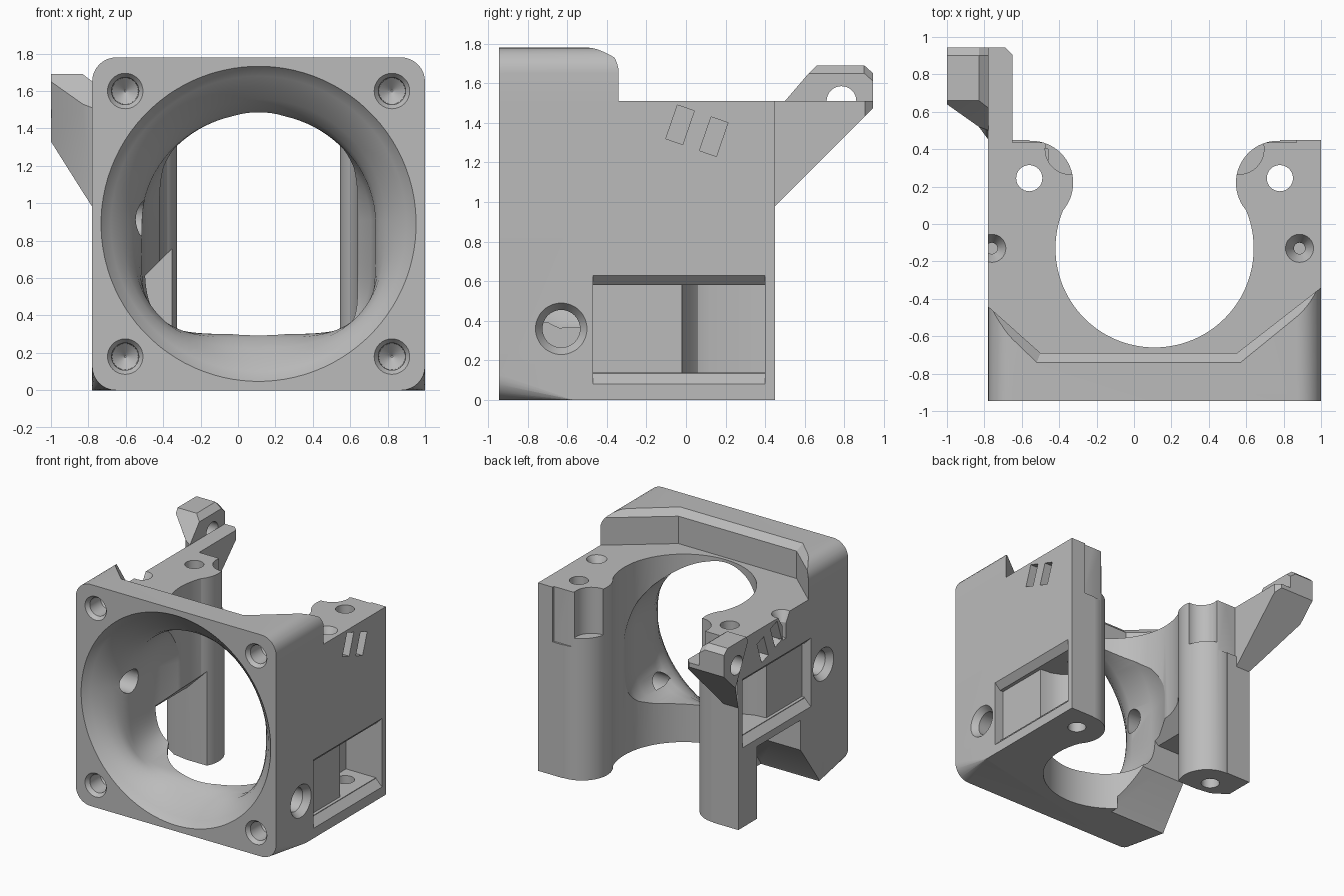
import bpy, bmesh
from math import cos, sin, pi, radians, copysign

if "Cube" in bpy.data.objects:
    bpy.data.objects.remove(bpy.data.objects["Cube"], do_unlink=True)

# One plain grey plastic
grey = bpy.data.materials.new("grey_plastic")
grey.use_nodes = True
grey.diffuse_color = (0.5, 0.5, 0.5, 1)
grey.node_tree.nodes["Principled BSDF"].inputs["Base Color"].default_value = (0.5, 0.5, 0.5, 1)

LEFT, RIGHT, FRONT, BACK = -0.78, 1.0, -0.945, 0.45
TOP, RIM = 1.51, 1.78
CX, CZ, CY = 0.11, 0.89, -0.13      # fan axis and vertical bore centre


def loft(name, rings):
    """Closed solid through matching rings of points."""
    bm = bmesh.new()
    loops = [[bm.verts.new(p) for p in ring] for ring in rings]
    n = len(loops[0])
    bm.faces.new(loops[0])
    bm.faces.new(loops[-1])
    for a, b in zip(loops, loops[1:]):
        for i in range(n):
            j = (i + 1) % n
            bm.faces.new((a[i], a[j], b[j], b[i]))
    bmesh.ops.recalc_face_normals(bm, faces=bm.faces)
    mesh = bpy.data.meshes.new(name)
    bm.to_mesh(mesh)
    bm.free()
    obj = bpy.data.objects.new(name, mesh)
    bpy.context.collection.objects.link(obj)
    mesh.materials.append(grey)
    return obj


def at(axis, a, b, t):
    return {"x": (t, a, b), "y": (a, t, b), "z": (a, b, t)}[axis]


def prism(name, axis, pts, lo, hi):
    return loft(name, [[at(axis, a, b, t) for a, b in pts] for t in (lo, hi)])


def turned(name, axis, a, b, profile, n=48):
    """Round solid along an axis; profile is (position, radius) pairs."""
    return loft(name, [[at(axis, a + r * cos(2 * pi * i / n), b + r * sin(2 * pi * i / n), t)
                        for i in range(n)] for t, r in profile])


def rect(a0, b0, a1, b1):
    return [(a0, b0), (a1, b0), (a1, b1), (a0, b1)]


def combine(target, tool, operation="DIFFERENCE"):
    mod = target.modifiers.new("bool", "BOOLEAN")
    mod.operation, mod.solver, mod.object = operation, "EXACT", tool
    bpy.context.view_layer.objects.active = target
    bpy.ops.object.modifier_apply(modifier=mod.name)
    bpy.data.objects.remove(tool, do_unlink=True)


# Main block and raised rim with a bevelled back edge
body = prism("fan_mount", "z", rect(LEFT, FRONT, RIGHT, BACK), 0, TOP)
low = [(LEFT, FRONT), (RIGHT, FRONT), (RIGHT, -0.34), (0.55, -0.69), (-0.5, -0.69), (LEFT, -0.44)]
high = low[:2] + [(RIGHT, -0.39), (0.57, -0.74), (-0.52, -0.74), (LEFT, -0.49)]
rim = loft("rim", [[(x, y, z) for x, y in plan]
                   for plan, z in ((low, 1.4), (low, 1.73), (high, RIM))])
combine(body, rim, "UNION")

# Vertical bore open to the back, with rounded screw posts beside it
combine(body, turned("bore", "z", CX, CY, [(-0.1, 0.53), (2, 0.53)], 96))
combine(body, prism("back_opening", "z", rect(-0.56, 0.1, 0.78, 0.6), -0.1, 2))
for x in (-0.55, 0.77):
    combine(body, turned("post", "z", x, 0.22, [(0, 0.225), (TOP, 0.225)], 64), "UNION")


# Flared air funnel: round at the front, squarer along its floor further in
def funnel_ring(y, w, h, square, n=96):
    ring = []
    for i in range(n):
        c, s = cos(2 * pi * (i + 0.5) / n), sin(2 * pi * (i + 0.5) / n)
        e = 1 - 0.6 * square if s < 0 else 1
        ring.append((CX + w * copysign(abs(c) ** e, c), y, CZ + h * copysign(abs(s) ** e, s)))
    return ring

combine(body, loft("funnel", [funnel_ring(*row) for row in (
    (-0.96, 0.85, 0.85, 0), (-0.94, 0.84, 0.84, 0), (-0.9, 0.79, 0.79, 0.03),
    (-0.84, 0.735, 0.73, 0.12), (-0.77, 0.68, 0.665, 0.35), (-0.7, 0.645, 0.61, 0.7),
    (-0.64, 0.625, 0.59, 1), (-0.4, 0.62, 0.585, 1), (-0.28, 0.6, 0.57, 1),
    (-0.15, 0.54, 0.55, 1), (-0.05, 0.5, 0.5, 1))]))

# Rounded outer corners: straight at the top, fading out at the bottom
R, OUT = 0.13, 0.02
for x, s in ((LEFT, -1), (RIGHT, 1)):
    arc = [(x - s * R * (1 - cos(k * pi / 16)), R * (1 - sin(k * pi / 16))) for k in range(9)]
    corner = [(x + s * OUT, -OUT), (x + s * OUT, R)] + arc + [(x - s * R, -OUT)]
    combine(body, prism("top_round", "y", [(a, RIM - b) for a, b in corner], -1, 0))
    tip = [(x + s * 1e-4 + (a - x) * 0.01, -0.57, b * 0.01 - 1e-4) for a, b in corner]
    combine(body, loft("bottom_round", [[(a, FRONT - 0.005, b) for a, b in corner], tip]))

# Opening below the left window, separating the left post
def gap(x, back, roof):
    return [(x, -0.6, -0.05), (x, -0.57, 0.02), (x, -0.34, 0.34), (x, -0.34, roof),
            (x, back, roof), (x, back, -0.05)]

combine(body, loft("left_gap", [gap(-0.9, 0.21, 0.58), gap(LEFT, 0.21, 0.58),
                                gap(-0.66, 0.13, 0.58), gap(-0.53, 0.11, 0.58),
                                gap(-0.26, 0.11, 0.85)]))

# Side windows, side screw holes and tie slots
for x, s, base in ((LEFT, -1, 0.64), (RIGHT, 1, 0.08)):
    plan = [(-0.05, -0.47), (0.08, -0.47), (0.08, -0.02), (0.18, -0.01), (0.25, 0.02),
            (0.3, 0.06), (0.32, 0.12), (0.32, 0.40), (-0.05, 0.40)]
    combine(body, prism("pocket", "z", [(x - s * d, y) for d, y in plan], base + 0.06, base + 0.5))
    frame = [[(x + s * d, y, z) for y, z in rect(-0.47, base + g, 0.40, base + 0.55 - g)]
             for d, g in ((0.01, -0.01), (-0.055, 0.055))]
    combine(body, loft("window_bevel", frame))
    z = base + 0.28
    combine(body, turned("side_hole", "x", -0.63, z, [
        (x + s * 0.01, 0.135), (x, 0.13), (x - s * 0.05, 0.095), (x - s * 0.36, 0.095)]))
    for y0, z0 in ((-0.03, 1.39), (0.14, 1.33)):
        t = radians(-19)
        quad = [(y0 + a * cos(t) - b * sin(t), z0 + a * sin(t) + b * cos(t))
                for a, b in rect(-0.045, -0.09, 0.045, 0.09)]
        combine(body, prism("tie_slot", "x", quad, x + s * 0.02, x - s * 0.14))

# Long screw holes, countersunk pin holes and notches in the posts
for m in (-1, 1):
    combine(body, turned("post_hole", "z", CX + m * 0.67, 0.245, [(-0.1, 0.07), (2, 0.07)], 32))
    px = 0.885 if m > 0 else -0.76
    combine(body, turned("pin_hole", "z", px, CY, [
        (TOP + 0.01, 0.077), (TOP, 0.075), (TOP - 0.08, 0.03), (TOP - 0.2, 0.03)], 32))
    nx = CX + m * 0.45
    combine(body, turned("notch", "z", nx, 0.40, [(1.14, 0.135), (1.6, 0.135)], 40))
    plate = rect(min(nx, CX + m * 0.76), 0.435, max(nx, CX + m * 0.76), 0.5)
    combine(body, prism("back_recess", "z", plate, 1.07, 1.6))
    # Front corner fixing holes
    for z in (0.18, 1.6):
        combine(body, turned("front_hole", "y", CX + m * 0.713, z, [
            (FRONT - 0.01, 0.097), (FRONT, 0.095), (FRONT + 0.03, 0.073),
            (FRONT + 0.16, 0.07), (FRONT + 0.22, 0.005)], 32))

# Rear arm with a pierced lug on its outer side
def arm_side(x, end):
    return [(x, y, z) for y, z in ((0.40, 0.93), (end, end + 0.53), (end, TOP), (0.40, TOP))]

arm = loft("arm", [arm_side(LEFT, 0.945), arm_side(-0.69, 0.945), arm_side(-0.65, 0.905)])
outer = ((0.8, 1.33), (0.945, 1.475), (0.945, 1.65), (0.9, 1.69), (0.66, 1.69), (0.64, 1.65))
inner = ((0.45, 0.98), (0.945, 1.475), (0.945, 1.61), (0.9, 1.65), (0.62, 1.65), (0.5, TOP))
crest = ((0.53, 1.06), (0.945, 1.475), (0.945, 1.65), (0.9, 1.69), (0.66, 1.69), (0.52, 1.53))
lug = loft("lug", [[(x, y, z) for y, z in pts]
                   for x, pts in ((-1.0, outer), (-0.83, crest), (LEFT + 0.002, inner))])
combine(lug, turned("lug_hole", "x", 0.785, TOP, [(-1.1, 0.075), (-0.7, 0.075)], 32))
combine(arm, lug, "UNION")
combine(body, arm, "UNION")

# Soft curves, crisp edges
bpy.ops.object.select_all(action="DESELECT")
body.select_set(True)
bpy.context.view_layer.objects.active = body
bpy.ops.object.shade_smooth_by_angle(angle=radians(25))
